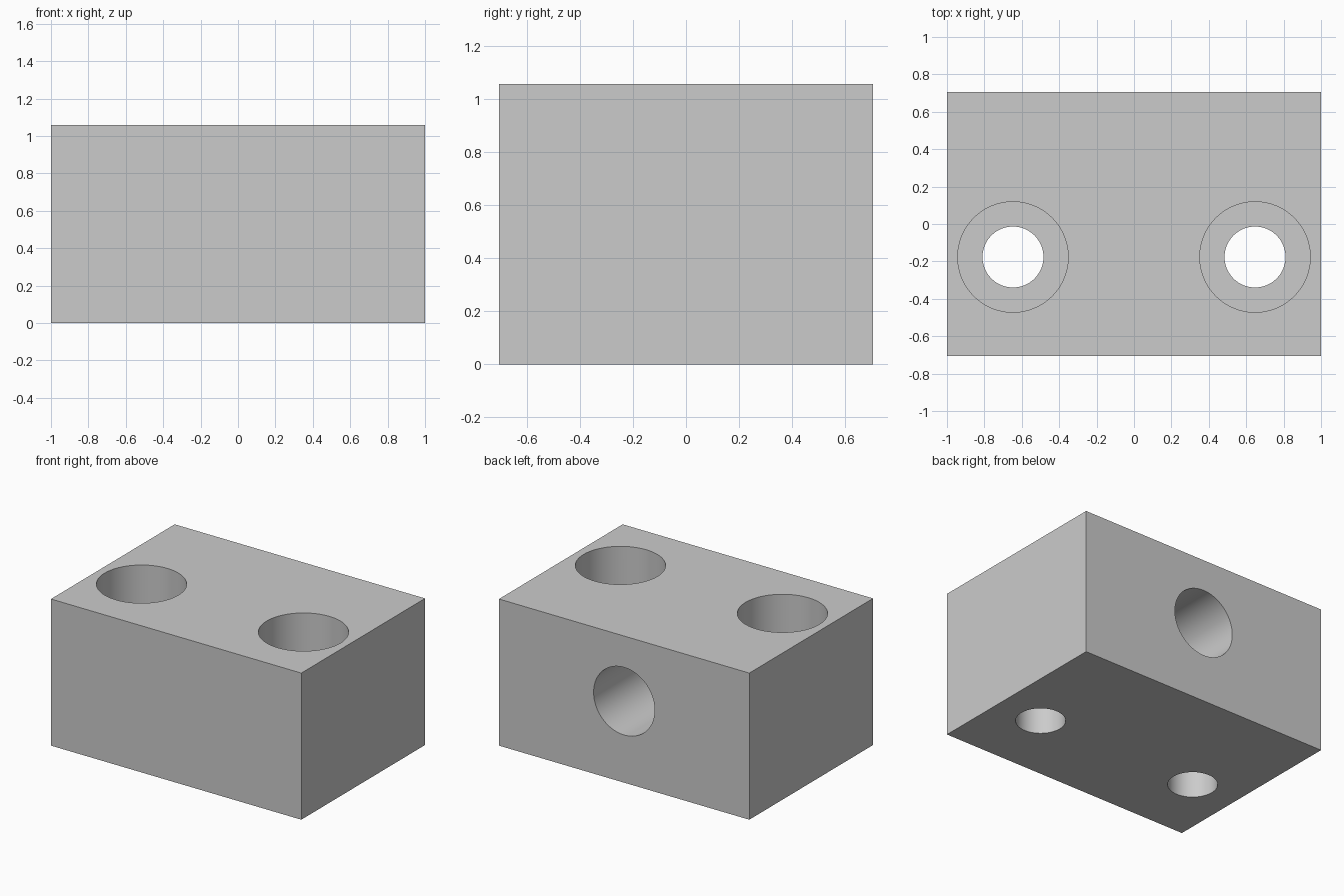
import bpy
import math

cube = bpy.data.objects.get("Cube")
if cube:
    bpy.data.objects.remove(cube, do_unlink=True)

U = 1 / 17  # one design unit: the block is 34 x 24 x 18
WIDTH, DEPTH, HEIGHT = 34 * U, 24 * U, 18 * U

grey = bpy.data.materials.new("light grey")
grey.use_nodes = True
colour = (0.6, 0.6, 0.6, 1)
grey.diffuse_color = colour
grey.node_tree.nodes["Principled BSDF"].inputs["Base Color"].default_value = colour

# Solid mounting block
bpy.ops.mesh.primitive_cube_add(size=1, location=(0, 0, HEIGHT / 2))
block = bpy.context.object
block.name = "mounting_block"
block.scale = (WIDTH, DEPTH, HEIGHT)
bpy.ops.object.transform_apply(location=False, rotation=False, scale=True)
block.data.materials.append(grey)


def drill(name, radius, length, centre, tilt=0):
    """Cut a round hole in the block with a temporary cylinder."""
    bpy.ops.mesh.primitive_cylinder_add(vertices=96, radius=radius, depth=length,
                                        location=centre, rotation=(tilt, 0, 0))
    cutter = bpy.context.object
    cutter.name = name
    cutter.hide_render = True
    cutter.data.materials.append(grey)
    cut = block.modifiers.new(name, "BOOLEAN")
    cut.operation = "DIFFERENCE"
    cut.solver = "EXACT"
    cut.object = cutter
    bpy.ops.object.select_all(action="DESELECT")
    block.select_set(True)
    bpy.context.view_layer.objects.active = block
    bpy.ops.object.modifier_apply(modifier=name)
    bpy.data.objects.remove(cutter, do_unlink=True)


# Counterbored screw holes, one on each side
head_depth = 6 * U
for side in (-1, 1):
    x, y = side * 11 * U, -3 * U
    drill("screw_hole", 2.77 * U, HEIGHT * 2, (x, y, HEIGHT / 2))
    drill("head_recess", 5.02 * U, head_depth * 2, (x, y, HEIGHT))

# Blind rod socket in the back
socket_depth = 19 * U
drill("rod_socket", 4.15 * U, socket_depth * 2, (0, DEPTH / 2, 10 * U), math.pi / 2)

# Smooth bores, sharp rims
bpy.ops.object.shade_smooth_by_angle(angle=math.radians(30))
